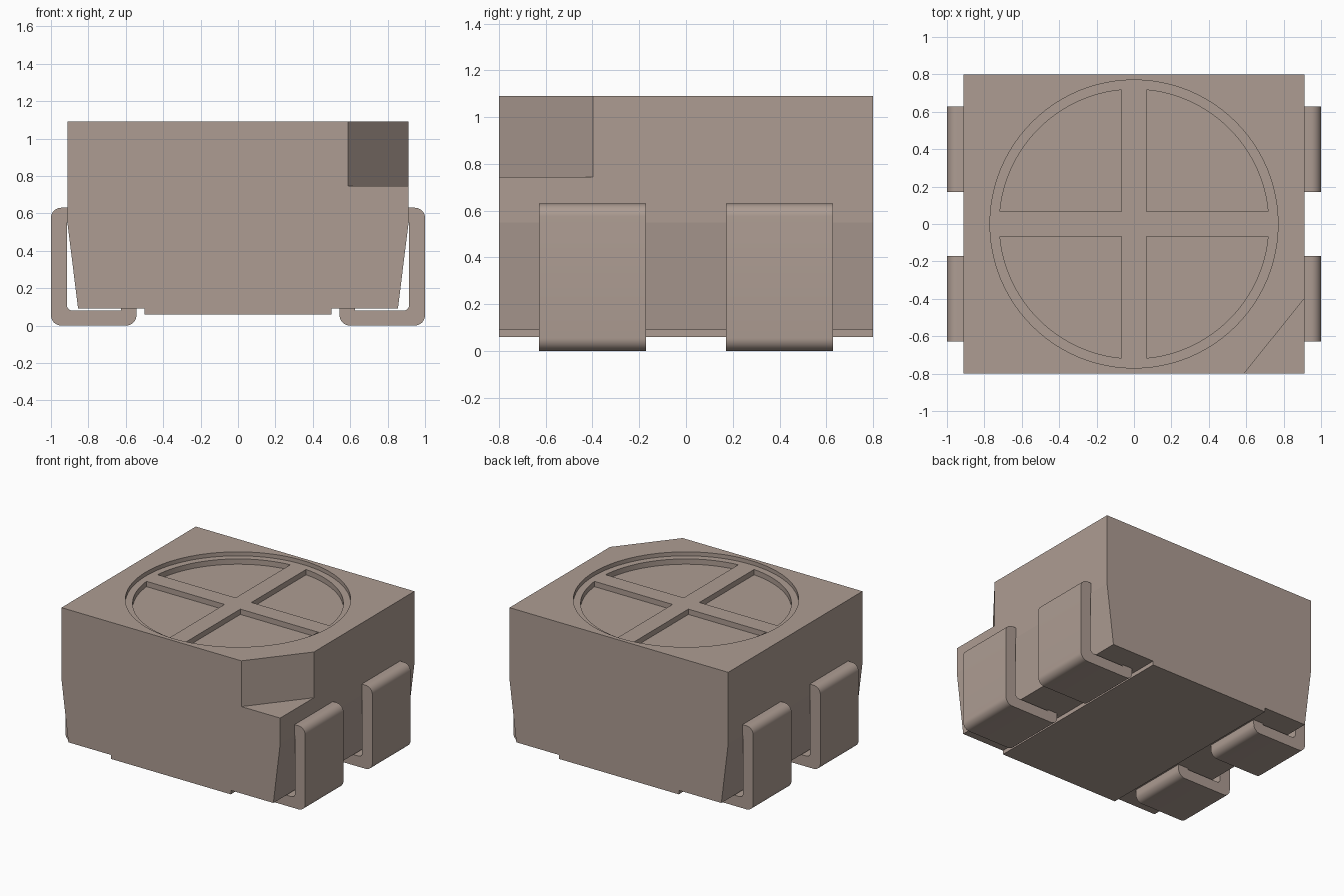
import bpy, bmesh, math
from mathutils import Vector

cube = bpy.data.objects.get("Cube")
if cube:
    bpy.data.objects.remove(cube, do_unlink=True)

mat = bpy.data.materials.new("warm taupe")
mat.use_nodes = True
COLOR = (0.42, 0.335, 0.29, 1)
mat.diffuse_color = COLOR
mat.node_tree.nodes["Principled BSDF"].inputs["Base Color"].default_value = COLOR


def prism(name, points, low, high, axis):
    """Extrude a closed 2D profile: axis 'z' takes (x, y), axis 'y' takes (x, z)."""
    bm = bmesh.new()
    place = (lambda p: (p[0], p[1], low)) if axis == 'z' else (lambda p: (p[0], low, p[1]))
    face = bm.faces.new([bm.verts.new(place(p)) for p in points])
    moved = bmesh.ops.extrude_face_region(bm, geom=[face])["geom"]
    offset = Vector((0, 0, high - low)) if axis == 'z' else Vector((0, high - low, 0))
    bmesh.ops.translate(bm, vec=offset,
                        verts=[g for g in moved if isinstance(g, bmesh.types.BMVert)])
    bmesh.ops.recalc_face_normals(bm, faces=bm.faces)
    mesh = bpy.data.meshes.new(name)
    bm.to_mesh(mesh)
    bm.free()
    mesh.materials.append(mat)
    obj = bpy.data.objects.new(name, mesh)
    bpy.context.collection.objects.link(obj)
    return obj


def activate(obj):
    bpy.ops.object.select_all(action='DESELECT')
    obj.select_set(True)
    bpy.context.view_layer.objects.active = obj


def carve(target, cutter):
    """Subtract the cutter for good and throw it away."""
    mod = target.modifiers.new("cut", 'BOOLEAN')
    mod.operation, mod.solver, mod.object = 'DIFFERENCE', 'EXACT', cutter
    activate(target)
    bpy.ops.object.modifier_apply(modifier=mod.name)
    bpy.data.objects.remove(cutter, do_unlink=True)


def arc(radius, start, end, steps):
    return [(radius * math.cos(start + (end - start) * i / steps),
             radius * math.sin(start + (end - start) * i / steps)) for i in range(steps + 1)]


def rounded(corners, steps=8):
    """Turn (x, z, radius) right-angle corners into a profile with round bends."""
    out = []
    for i, (x, z, r) in enumerate(corners):
        p = Vector((x, z))
        if r == 0:
            out.append((x, z))
            continue
        a = (Vector(corners[i - 1][:2]) - p).normalized() * r
        b = (Vector(corners[(i + 1) % len(corners)][:2]) - p).normalized() * r
        for k in range(steps + 1):
            t = math.pi / 2 * k / steps
            out.append(tuple(p + a * (1 - math.sin(t)) + b * (1 - math.cos(t))))
    return out


# Moulded body: tapered lower sides and a raised pad underneath
TOP = 1.09
half = [(0.5, 0.06), (0.5, 0.09), (0.855, 0.09), (0.912, 0.55), (0.912, TOP)]
body = prism("body", half + [(-x, z) for x, z in reversed(half)], -0.8, 0.8, 'y')

# Corner notch
carve(body, prism("notch_cutter", [(0.588, -0.8), (0.748, -1.0), (1.1, -1.0), (1.1, -0.1625),
                                   (0.912, -0.3975)], 0.745, 1.3, 'z'))

# Shallow round recess, then four deeper quadrants that leave a cross
DISC_Z, QUAD_Z = TOP - 0.03, TOP - 0.07
carve(body, prism("disc_cutter", arc(0.77, 0, 2 * math.pi, 96)[:-1], DISC_Z, 1.3, 'z'))
BAR, RADIUS = 0.066, 0.72
tilt = math.asin(BAR / RADIUS)
quadrant = [(BAR, BAR)] + arc(RADIUS, tilt, math.pi / 2 - tilt, 24)
for sx in (1, -1):
    for sy in (1, -1):
        carve(body, prism("quadrant_cutter", [(x * sx, y * sy) for x, y in quadrant],
                          QUAD_Z, 1.3, 'z'))
activate(body)
bpy.ops.object.shade_smooth_by_angle(angle=math.radians(5))

# Bent metal terminals, leaving the side and folding back in under the body
lead = rounded([(0.86, 0.63, 0), (1.0, 0.63, 0.055), (1.0, 0, 0.055), (0.543, 0, 0.055),
                (0.543, 0.12, 0), (0.625, 0.12, 0), (0.625, 0.08, 0), (0.915, 0.08, 0.03),
                (0.915, 0.55, 0), (0.86, 0.55, 0)])
for side, sx in (("left", 1), ("right", -1)):
    for end, y in (("front", -0.4), ("back", 0.4)):
        terminal = prism(f"{end}_{side}_terminal", [(x * sx, z) for x, z in lead],
                         y - 0.228, y + 0.228, 'y')
        activate(terminal)
        bpy.ops.object.shade_smooth_by_angle(angle=math.radians(30))
